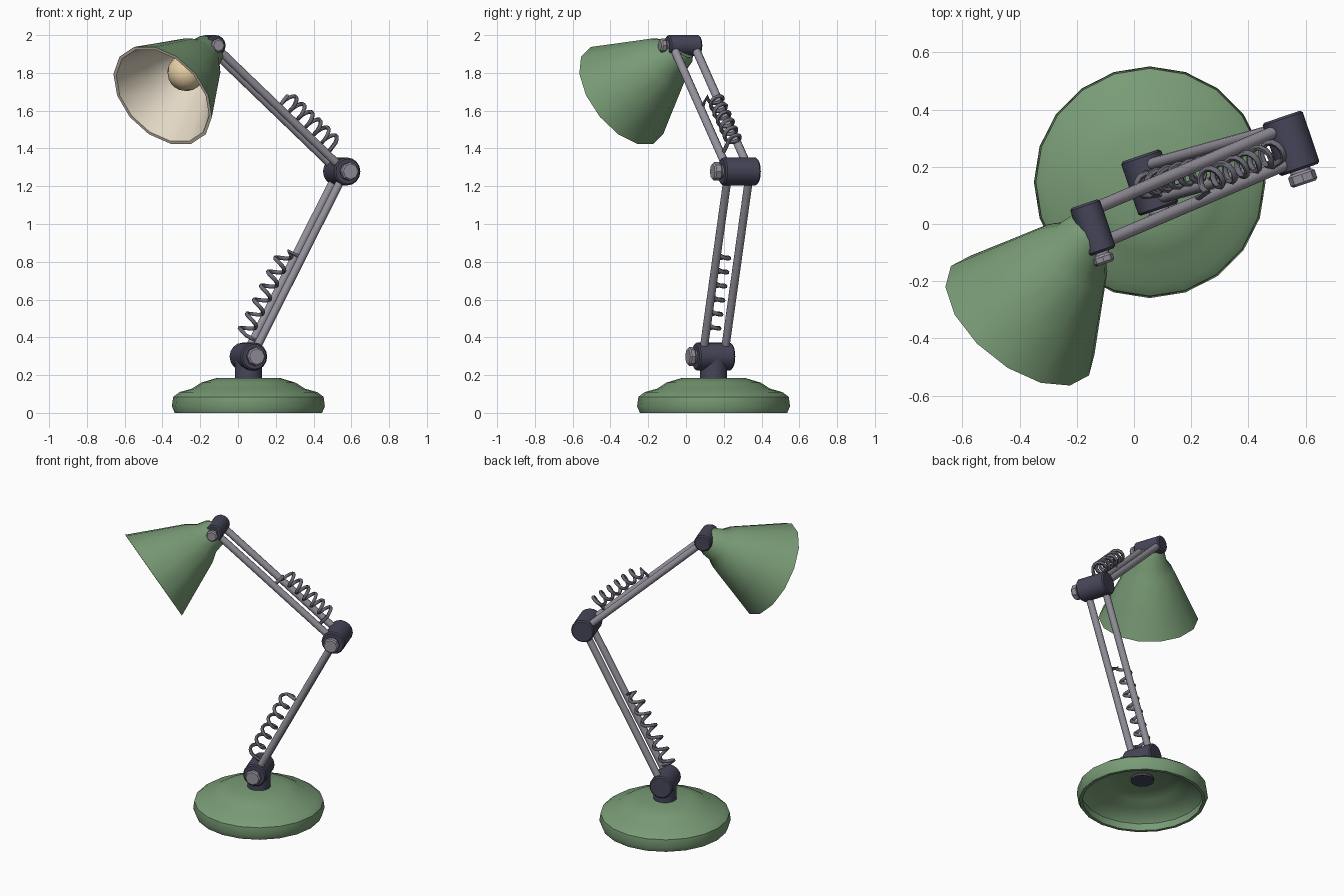
import bpy, bmesh, math
from mathutils import Vector, Matrix

if "Cube" in bpy.data.objects:
    bpy.data.objects.remove(bpy.data.objects["Cube"])


def material(name, r, g, b):
    m = bpy.data.materials.new(name)
    m.diffuse_color = (r, g, b, 1)
    m.use_nodes = True
    m.node_tree.nodes["Principled BSDF"].inputs["Base Color"].default_value = m.diffuse_color
    return m


GREEN = material("green_paint", 0.19, 0.33, 0.18)
DARK = material("dark_metal", 0.06, 0.06, 0.10)
STEEL = material("steel", 0.31, 0.29, 0.34)
WIRE = material("spring_steel", 0.15, 0.145, 0.18)
CREAM = material("cream_lining", 0.76, 0.68, 0.55)
BULB = material("warm_glass", 0.80, 0.63, 0.38)


def finish(obj, angle=40):
    for p in obj.data.polygons:
        p.use_smooth = True
    obj.data.set_sharp_from_angle(angle=math.radians(angle))


def revolve(name, profile, sides, origin, direction, mats, lining_from=None, angle=40):
    """Spin (radius, height) points around a direction; segments past lining_from use mats[1]."""
    bm = bmesh.new()
    rings = []
    for r, h in profile:
        if r == 0:
            rings.append([bm.verts.new((0, 0, h))] * sides)
        else:
            rings.append([bm.verts.new((r * math.cos(2 * math.pi * i / sides),
                                        r * math.sin(2 * math.pi * i / sides), h))
                          for i in range(sides)])
    for k in range(len(rings) - 1):
        for i in range(sides):
            j = (i + 1) % sides
            quad = [rings[k][i], rings[k][j], rings[k + 1][j], rings[k + 1][i]]
            f = bm.faces.new(list(dict.fromkeys(quad)))
            f.material_index = int(lining_from is not None and k >= lining_from)
    bmesh.ops.recalc_face_normals(bm, faces=bm.faces)
    rot = Vector(direction).to_track_quat('Z', 'Y').to_matrix().to_4x4()
    bm.transform(Matrix.Translation(origin) @ rot)
    mesh = bpy.data.meshes.new(name)
    bm.to_mesh(mesh)
    bm.free()
    for m in mats:
        mesh.materials.append(m)
    obj = bpy.data.objects.new(name, mesh)
    bpy.context.collection.objects.link(obj)
    finish(obj, angle)
    return obj


def rod(name, a, b, r, mat, sides=16, bevel=0.0, angle=40):
    """Round bar from a to b with optional chamfered ends."""
    length = (b - a).length
    prof = [(0, 0), (r - bevel, 0), (r, bevel), (r, length - bevel), (r - bevel, length), (0, length)]
    if not bevel:
        prof = [(0, 0), (r, 0), (r, length), (0, length)]
    return revolve(name, prof, sides, a, b - a, [mat], angle=angle)


AXLE = Vector((0.32, -0.947, 0)).normalized()
SHOULDER = Vector((0.055, 0.145, 0.298))
ELBOW = Vector((0.549, 0.282, 1.278))
HEAD = Vector((-0.144, -0.014, 1.945))
UP = (0, 0, 1)

# Base: hollow dish with a stepped dome
revolve("base", [(0, 0.185), (0.17, 0.184), (0.25, 0.160), (0.30, 0.128), (0.365, 0.110),
                 (0.398, 0.085), (0.405, 0.035), (0.39, 0.0), (0.37, 0.0), (0.375, 0.05),
                 (0.34, 0.09), (0.28, 0.105), (0.23, 0.135), (0.16, 0.155), (0, 0.155)],
        20, (0.055, 0.146, 0), UP, [GREEN])

# Post joining the base to the lowest joint
rod("post", Vector((0.055, 0.146, 0.14)), Vector((0.055, 0.146, 0.30)), 0.072, DARK)

# Joints: dark barrels, each with a bolt head on the front end
for name, c, r, h, nut_r, nut_end in (("shoulder", SHOULDER, 0.074, 0.100, 0.050, 0.143),
                                      ("elbow", ELBOW, 0.074, 0.098, 0.049, 0.150),
                                      ("head", HEAD, 0.055, 0.090, 0.037, 0.132)):
    rod(name + "_joint", c - AXLE * h, c + AXLE * h, r, DARK, 16, 0.008)
    rod(name + "_washer", c + AXLE * (h - 0.01), c + AXLE * (h + 0.012), nut_r * 0.75, STEEL)
    rod(name + "_bolt", c + AXLE * (h + 0.008), c + AXLE * nut_end, nut_r, STEEL, 8, 0.008, 25)

# Arms: two parallel tubes each
for name, a, b in (("lower_arm", SHOULDER, ELBOW), ("upper_arm", ELBOW, HEAD)):
    for side, s in (("front", 1), ("back", -1)):
        off = AXLE * 0.06 * s
        rod(f"{name}_{side}", a + off, b + off, 0.022, STEEL, 12)


def spring(name, a, b, t0, t1, turns, offset):
    """Coil beside an arm, both ends hooked on the front tube."""
    d = (b - a).normalized()
    v = AXLE.cross(d).normalized()
    if v.z < 0:
        v = -v
    s = d.cross(v)
    if s.dot(AXLE) < 0:
        s = -s
    p0, p1 = a.lerp(b, t0) + v * offset, a.lerp(b, t1) + v * offset
    n = turns * 12
    pts = [p0 - v * offset + s * 0.05]
    for i in range(n + 1):
        ang = 2 * math.pi * i / 12
        pts.append(p0.lerp(p1, i / n) + (s * math.cos(ang) + v * math.sin(ang)) * 0.038)
    pts.append(p1 - v * offset + s * 0.05)
    cu = bpy.data.curves.new(name, 'CURVE')
    cu.dimensions = '3D'
    cu.bevel_depth = 0.011
    cu.bevel_resolution = 1
    cu.use_fill_caps = True
    sp = cu.splines.new('POLY')
    sp.points.add(len(pts) - 1)
    for p, co in zip(sp.points, pts):
        p.co = (*co, 1)
    tmp = bpy.data.objects.new(name + "_path", cu)
    bpy.context.collection.objects.link(tmp)
    bpy.context.view_layer.update()
    mesh = bpy.data.meshes.new_from_object(tmp.evaluated_get(bpy.context.evaluated_depsgraph_get()))
    bpy.data.objects.remove(tmp)
    mesh.materials.clear()
    mesh.materials.append(WIRE)
    obj = bpy.data.objects.new(name, mesh)
    bpy.context.collection.objects.link(obj)
    finish(obj, 60)


# Springs
spring("lower_spring", SHOULDER, ELBOW, 0.08, 0.535, 6, 0.075)
spring("upper_spring", ELBOW, HEAD, 0.14, 0.51, 6, 0.08)

# Shade: bell-necked cone, cream inside
NECK = Vector((-0.155, -0.03, 1.92))
AIM = Vector((-0.53, -0.67, -0.52)).normalized()
revolve("shade", [(0, -0.035), (0.065, -0.03), (0.09, 0.0), (0.105, 0.06), (0.148, 0.12),
                  (0.23, 0.295), (0.308, 0.460), (0.290, 0.460), (0.212, 0.295), (0.13, 0.125),
                  (0.085, 0.07), (0, 0.06)],
        14, NECK, AIM, [GREEN, CREAM], lining_from=6)

# Bulb and its socket
rod("bulb_socket", NECK + AIM * 0.05, NECK + AIM * 0.15, 0.05, CREAM, 12)
R = 0.1
revolve("bulb", [(0 if i in (0, 8) else R * math.sin(math.pi * i / 8), -R * math.cos(math.pi * i / 8))
                 for i in range(9)], 16, NECK + AIM * 0.225, AIM, [BULB])
